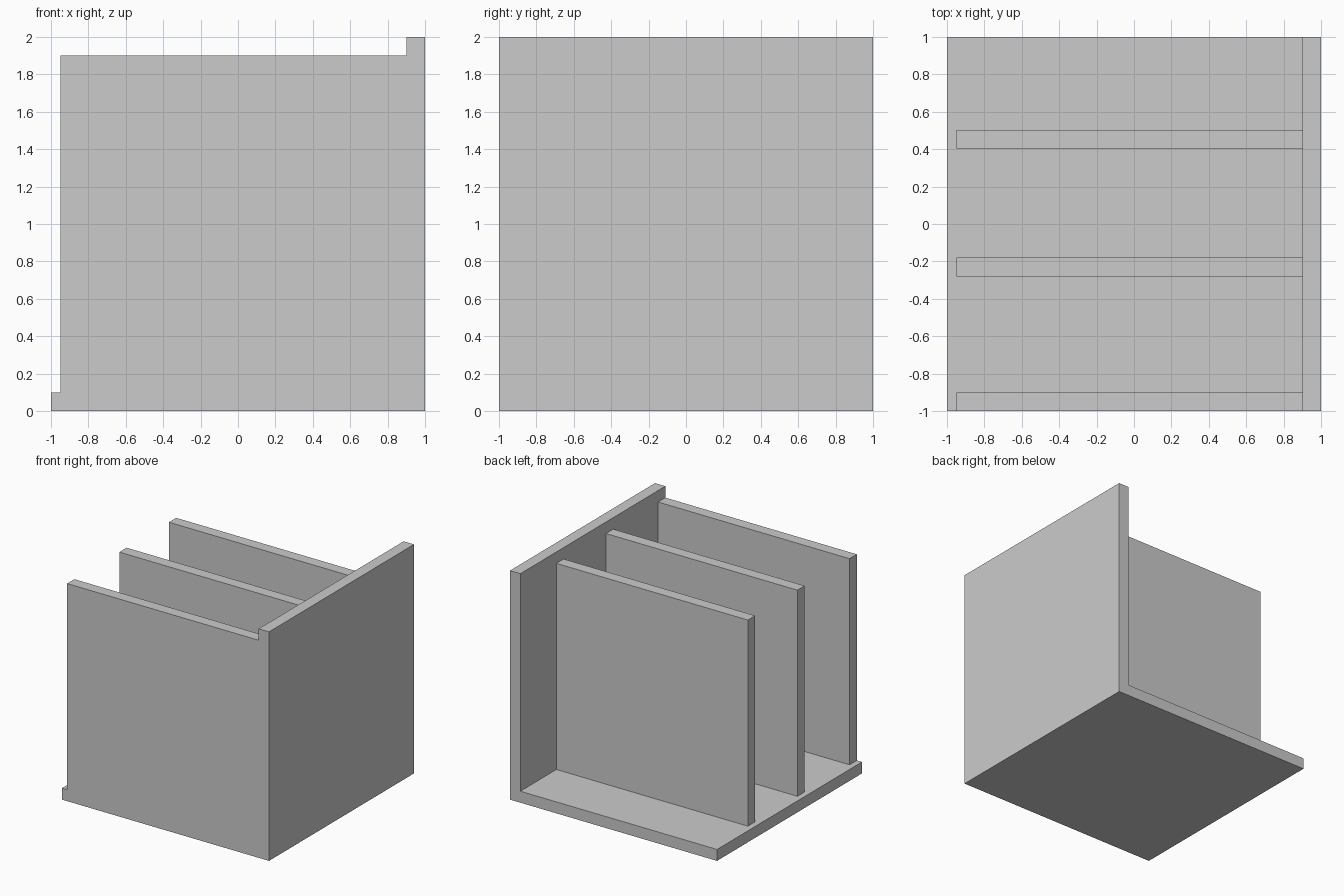
import bpy
import bmesh
from mathutils import Vector

if "Cube" in bpy.data.objects:
    bpy.data.objects.remove(bpy.data.objects["Cube"])


def extrude_profile(name, points, y0, y1):
    """Extrude a closed x-z profile along y."""
    bm = bmesh.new()
    face = bm.faces.new([bm.verts.new((x, y0, z)) for x, z in points])
    result = bmesh.ops.extrude_face_region(bm, geom=[face], use_keep_orig=True)
    moved = [g for g in result["geom"] if isinstance(g, bmesh.types.BMVert)]
    bmesh.ops.translate(bm, verts=moved, vec=Vector((0, y1 - y0, 0)))
    bmesh.ops.recalc_face_normals(bm, faces=bm.faces)
    mesh = bpy.data.meshes.new(name)
    bm.to_mesh(mesh)
    bm.free()
    obj = bpy.data.objects.new(name, mesh)
    bpy.context.collection.objects.link(obj)
    return obj


T = 0.1  # panel thickness

# Floor and tall side wall as one L-shaped piece
extrude_profile("floor_and_side_wall",
                [(-1, 0), (1, 0), (1, 2), (1 - T, 2), (1 - T, T), (-1, T)],
                -1, 1)

# Three upright dividers, slightly shorter than the floor and the wall
for label, y in (("front", -1.0), ("middle", -0.28), ("back", 0.403)):
    extrude_profile(f"{label}_divider",
                    [(-0.95, T), (1 - T, T), (1 - T, 1.9), (-0.95, 1.9)],
                    y, y + T)
